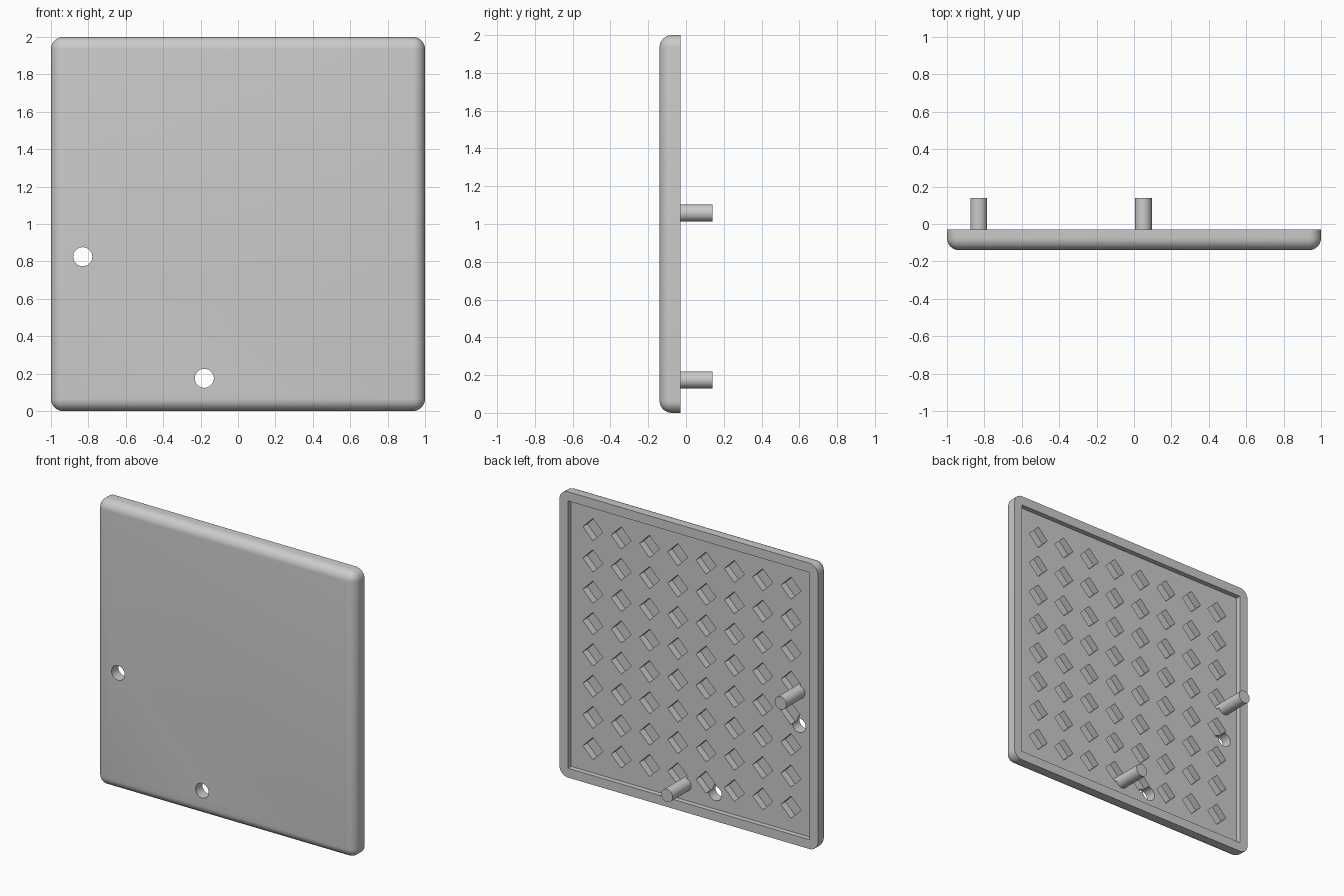
import bpy, bmesh, math
from mathutils import Matrix, Vector

cube = bpy.data.objects.get("Cube")
if cube:
    bpy.data.objects.remove(cube, do_unlink=True)

FRONT, BACK, TIP = -0.14, -0.03, 0.14
FLOOR = BACK - 0.035        # floor of the shallow back recess
POCKET = FLOOR - 0.05       # floor of the diamond pockets
SIZE, PITCH, SIDE = 2.0, 0.219, 0.11

grey = bpy.data.materials.new("plain grey")
grey.use_nodes = True
grey.diffuse_color = (0.6, 0.6, 0.6, 1)
grey.node_tree.nodes["Principled BSDF"].inputs["Base Color"].default_value = grey.diffuse_color


def add_box(bm, x, z, width, y0, y1, turn=0):
    m = (Matrix.Translation((x, (y0 + y1) / 2, z)) @ Matrix.Rotation(turn, 4, 'Y')
         @ Matrix.Diagonal((width, y1 - y0, width, 1)))
    bmesh.ops.create_cube(bm, size=1, matrix=m)


def add_rod(bm, x, z, radius, y0, y1):
    m = Matrix.Translation((x, (y0 + y1) / 2, z)) @ Matrix.Rotation(math.pi / 2, 4, 'X')
    bmesh.ops.create_cone(bm, cap_ends=True, segments=32, radius1=radius,
                          radius2=radius, depth=y1 - y0, matrix=m)


def make(name, bm):
    mesh = bpy.data.meshes.new(name)
    bm.to_mesh(mesh)
    bm.free()
    mesh.materials.append(grey)
    obj = bpy.data.objects.new(name, mesh)
    bpy.context.collection.objects.link(obj)
    return obj


def smooth(obj):
    bpy.ops.object.select_all(action='DESELECT')
    obj.select_set(True)
    bpy.context.view_layer.objects.active = obj
    bpy.ops.object.shade_smooth_by_angle(angle=math.radians(35))


def cut(obj, name, bm):
    cutter = make(name, bm)
    cutter.hide_render = True
    mod = obj.modifiers.new(name, 'BOOLEAN')
    mod.operation, mod.solver, mod.object = 'DIFFERENCE', 'EXACT', cutter
    bpy.ops.object.select_all(action='DESELECT')
    bpy.context.view_layer.objects.active = obj
    obj.select_set(True)
    bpy.ops.object.modifier_apply(modifier=mod.name)
    bpy.data.objects.remove(cutter, do_unlink=True)


# Plate, rounded everywhere except around its flat back
bm = bmesh.new()
add_box(bm, 0, 1, SIZE, FRONT, BACK)
edges = [e for e in bm.edges if min(v.co.y for v in e.verts) < BACK - 0.01]
bmesh.ops.bevel(bm, geom=edges, offset=0.065, segments=8, profile=0.5, affect='EDGES')
plate = make("plate", bm)

# Shallow recess inside the rim
bm = bmesh.new()
add_box(bm, 0, 1, SIZE - 0.13, FLOOR, BACK + 0.1)
cut(plate, "recess_cutter", bm)

# Grid of diamond pockets
bm = bmesh.new()
for i in range(8):
    for j in range(8):
        add_box(bm, (i - 3.5) * PITCH, 1 + (j - 3.5) * PITCH, SIDE,
                POCKET, BACK + 0.1, math.pi / 4)
cut(plate, "pocket_cutter", bm)

# Two through holes
bm = bmesh.new()
for x, z in ((-0.83, 0.825), (-0.18, 0.175)):
    add_rod(bm, x, z, 0.051, FRONT - 0.1, BACK + 0.1)
cut(plate, "hole_cutter", bm)
smooth(plate)

# Pegs standing on the back
for name, x, z in (("side_peg", -0.83, 1.058), ("bottom_peg", 0.05, 0.175)):
    bm = bmesh.new()
    add_rod(bm, x, z, 0.045, POCKET - 0.005, TIP)
    smooth(make(name, bm))
